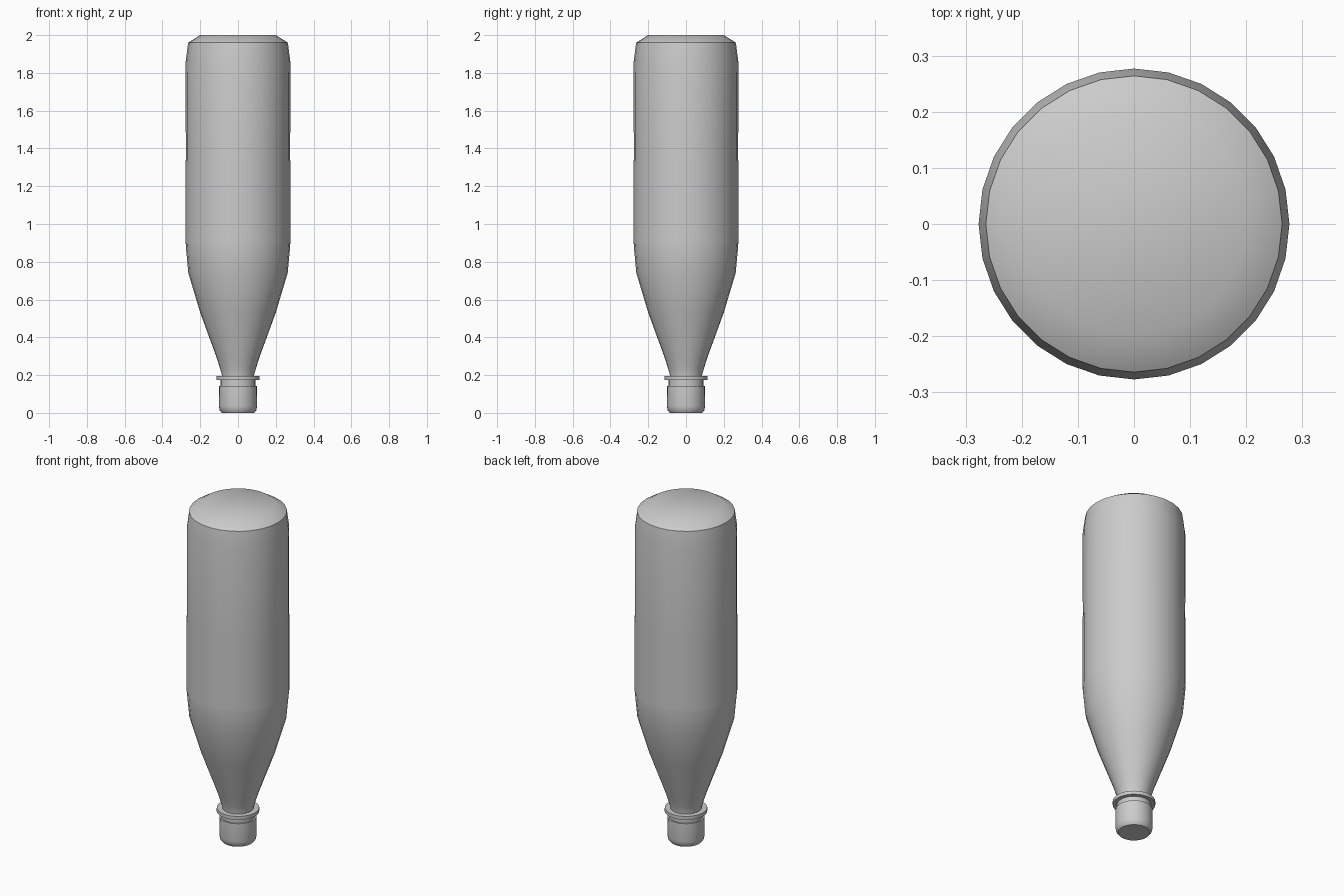
import bpy, bmesh, math

SIDES = 28

cube = bpy.data.objects.get("Cube")
if cube:
    bpy.data.objects.remove(cube)

grey = bpy.data.materials.new("plain_grey")
grey.use_nodes = True
colour = (0.6, 0.6, 0.6, 1)
grey.diffuse_color = colour
grey.node_tree.nodes["Principled BSDF"].inputs["Base Color"].default_value = colour


def lathe(name, profile, capped=True):
    """Turn a list of (radius, height) points around the z axis."""
    bm = bmesh.new()
    rings = []
    for r, z in profile:
        rings.append([bm.verts.new((r * math.cos(a), r * math.sin(a), z))
                      for a in (math.tau * i / SIDES for i in range(SIDES))])
    for low, high in zip(rings, rings[1:]):
        for i in range(SIDES):
            j = (i + 1) % SIDES
            bm.faces.new((low[i], low[j], high[j], high[i]))
    if capped:
        bm.faces.new(rings[0][::-1])
        bm.faces.new(rings[-1])
    mesh = bpy.data.meshes.new(name)
    bm.to_mesh(mesh)
    bm.free()
    mesh.materials.append(grey)
    obj = bpy.data.objects.new(name, mesh)
    bpy.context.collection.objects.link(obj)
    bpy.ops.object.select_all(action='DESELECT')
    obj.select_set(True)
    bpy.context.view_layer.objects.active = obj
    bpy.ops.object.shade_smooth_by_angle(angle=math.radians(40))
    return obj


# Inverted bottle: neck at the bottom, base at the top
lathe("bottle_body", [(0.085, 0.12), (0.085, 0.2), (0.095, 0.235), (0.112, 0.29),
                      (0.2, 0.53), (0.263, 0.74), (0.276, 0.88), (0.277, 1.86),
                      (0.264, 1.96), (0.2, 2.0)])

# Wrapped label, an open sleeve just proud of the body
lathe("label", [(0.278, 0.895), (0.278, 1.335)], capped=False)

# Flange and sealing band on the neck
lathe("neck_flange", [(0.115, 0.173), (0.115, 0.194)])
lathe("sealing_band", [(0.092, 0.135), (0.092, 0.173)])

# Screw cap
lathe("screw_cap", [(0.086, 0.0), (0.097, 0.014), (0.101, 0.035), (0.1, 0.143)])
